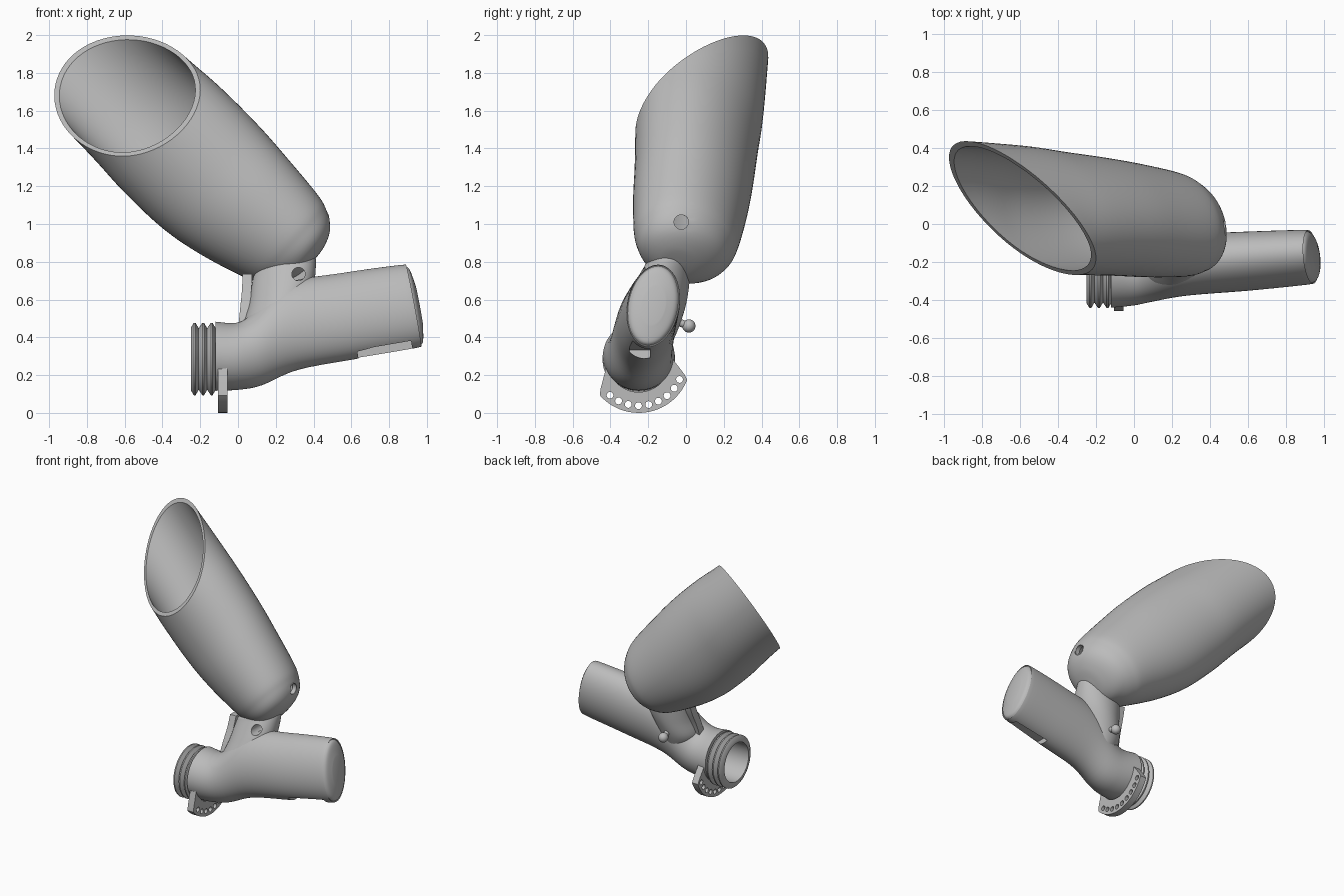
import bpy, bmesh, math
from mathutils import Vector, Matrix

if "Cube" in bpy.data.objects:
    bpy.data.objects.remove(bpy.data.objects["Cube"])

grey = bpy.data.materials.new("plain_grey")
grey.use_nodes = True
COLOR = (0.5, 0.5, 0.5, 1)
grey.diffuse_color = COLOR
grey.node_tree.nodes["Principled BSDF"].inputs["Base Color"].default_value = COLOR

SEG = 64
TURN = [2 * math.pi * i / SEG for i in range(SEG)]
parts, cutters = [], []


def finish(bm, name, group=parts):
    bmesh.ops.recalc_face_normals(bm, faces=bm.faces)
    if bm.calc_volume(signed=True) < 0:
        bmesh.ops.reverse_faces(bm, faces=bm.faces)
    mesh = bpy.data.meshes.new(name)
    bm.to_mesh(mesh)
    bm.free()
    mesh.materials.append(grey)
    obj = bpy.data.objects.new(name, mesh)
    bpy.context.collection.objects.link(obj)
    group.append(obj)
    return obj


def smooth_path(stations, steps=5):
    """Catmull-Rom interpolation through the stations."""
    pts = [Vector(s) for s in stations]
    ext = [pts[0]] + pts + [pts[-1]]
    out = []
    for a, b, c, d in zip(ext, ext[1:], ext[2:], ext[3:]):
        for k in range(steps):
            t = k / steps
            out.append(b + (c - a) * (t / 2) + (a * 2 - b * 5 + c * 4 - d) * (t * t / 2)
                       + (b * 3 - a - c * 3 + d) * (t ** 3 / 2))
    return out + [pts[-1]]


def loft(bm, rings, closed=False):
    loops = [[bm.verts.new(p) for p in ring] for ring in rings]
    pairs = list(zip(loops, loops[1:]))
    if closed:
        pairs.append((loops[-1], loops[0]))
    else:
        bm.faces.new(loops[0][::-1])
        bm.faces.new(loops[-1])
    for lo, hi in pairs:
        for i in range(len(lo)):
            j = (i + 1) % len(lo)
            bm.faces.new((lo[i], lo[j], hi[j], hi[i]))


def turned(bm, profile, y, z):
    """Closed profile of (x, radius) turned around an axis along x."""
    loft(bm, [[(x, y + r * math.cos(t), z + r * math.sin(t)) for t in TURN]
              for x, r in profile], closed=True)


def rod(bm, start, end, radius, sides=32):
    start, end = Vector(start), Vector(end)
    rot = (end - start).to_track_quat("Z", "Y").to_matrix().to_4x4()
    bmesh.ops.create_cone(bm, cap_ends=True, segments=sides, radius1=radius, radius2=radius,
                          depth=(end - start).length,
                          matrix=Matrix.Translation((start + end) / 2) @ rot)


def cut(obj, bm, name):
    tool = finish(bm, name, cutters)
    tool.hide_render = True
    mod = obj.modifiers.new("cut", "BOOLEAN")
    mod.operation, mod.solver, mod.object = "DIFFERENCE", "EXACT", tool


def cut_rods(obj, name, rods):
    bm = bmesh.new()
    for r in rods:
        rod(bm, *r)
    cut(obj, bm, name)


# Cup: stations are distance along axis, centre and half size across, centre and half size in y
CUP = [(.256, .83, .03, -.04, .03), (.264, .835, .11, -.04, .1), (.29, .845, .175, -.03, .17),
       (.33, .85, .22, -.02, .22), (.39, .845, .262, -.01, .252), (.48, .84, .295, 0, .277),
       (.72, .823, .343, .02, .3), (.96, .817, .373, .04, .312), (1.25, .823, .377, .057, .325),
       (1.55, .83, .36, .075, .338), (2.2, .84, .34, .105, .345)]
WALL = .024
RIM_POINT, RIM_NORMAL = Vector((-.6, .09, 1.69)), Vector((-.5, -.7, .51))


def cup_column(t, inset):
    """Line of points from the tail to the slanted rim."""
    line = []
    for s, pc, hp, yc, hy in smooth_path(CUP):
        p = pc + max(hp - inset, .01) * math.cos(t)
        y = yc + max(hy - inset, .01) * math.sin(t - .16)
        s += inset
        line.append(Vector((.68 * p - .73 * s, y, .73 * p + .68 * s)))
    height = [(v - RIM_POINT).dot(RIM_NORMAL) for v in line]
    k = next(i for i, h in enumerate(height) if h > 0)
    end = k - 1 + height[k - 1] / (height[k - 1] - height[k])
    column = []
    for i in range(SEG + 1):
        u = end * i / SEG
        k = int(u)
        column.append(line[k].lerp(line[k + 1], u - k))
    return column


outer, inner = ([list(ring) for ring in zip(*[cup_column(t, inset) for t in TURN])]
                for inset in (0, WALL))
bm = bmesh.new()
loft(bm, outer + inner[::-1])

# Round hole in the tail of the cup, lined by a short sleeve
HOLE_Y, HOLE_Z, HOLE_R = -.025, 1.01, .04


def from_hole(co):
    return Vector((co.y - HOLE_Y, co.z - HOLE_Z))


inside = [f for f in bm.faces if f.calc_center_median().x > .3
          and from_hole(f.calc_center_median()).length < HOLE_R]
bmesh.ops.delete(bm, geom=inside, context="FACES")
for v in bm.verts:
    if v.is_boundary:
        d = from_hole(v.co).normalized() * HOLE_R
        v.co.y, v.co.z = HOLE_Y + d.x, HOLE_Z + d.y
finish(bm, "cup")
bm = bmesh.new()
turned(bm, [(.45, HOLE_R - .002), (.482, HOLE_R - .002), (.482, HOLE_R + .001),
            (.45, HOLE_R + .001)], HOLE_Y, HOLE_Z)
finish(bm, "tail_hole_sleeve")

# Barrel and elbow: centre, half height, half width, lean along x, tilt in y
BODY = [(-.12, -.25, .3, .183, .19, 0, 0), (0, -.25, .3, .177, .178, .05, 0),
        (.1, -.24, .335, .188, .167, .15, .05), (.28, -.215, .455, .225, .157, .18, .15),
        (.6, -.195, .515, .225, .148, .18, .2), (.9, -.175, .563, .218, .137, .19, .2),
        (.925, -.174, .567, .208, .128, .19, .2), (.945, -.173, .569, .185, .108, .19, .2),
        (.96, -.172, .57, .1, .06, .19, .2)]


def body_ring(st):
    x, y, z, hu, hv, lean, tilt = st
    up, side = Vector((-lean, tilt, 1)), Vector((0, 1, -tilt))
    return [Vector((x, y, z)) + up * hu * math.cos(t) + side * hv * math.sin(t) for t in TURN]


bm = bmesh.new()
loft(bm, [body_ring(s) for s in smooth_path(BODY)])
body = finish(bm, "barrel_and_elbow")
SOCKET_Y, SOCKET_Z, BORE = -.25, .285, .145
cut_rods(body, "bore_cutter",
         [((-.3, SOCKET_Y, SOCKET_Z), (.05, SOCKET_Y, SOCKET_Z), BORE, SEG)])

# Shallow slot under the barrel
bm = bmesh.new()
bmesh.ops.create_cube(bm, size=1, matrix=Matrix.Translation((.78, -.245, .318))
                      @ Matrix.Rotation(-.17, 4, "Y") @ Matrix.Diagonal((.29, .11, .08, 1)))
cut(body, bm, "slot_cutter")

# Neck between barrel and cup
NECK = [(.19, -.21, .4, .13, .14), (.195, -.19, .5, .175, .16), (.228, -.145, .62, .18, .15),
        (.245, -.1, .75, .175, .122), (.245, -.095, .775, .165, .112), (.245, -.09, .79, .14, .09)]
bm = bmesh.new()
loft(bm, [[Vector((x, y, z)) + Vector((.96, 0, .28)) * hu * math.cos(t)
           + Vector((0, 1, -.15)) * hv * math.sin(t) for t in TURN]
          for x, y, z, hu, hv in smooth_path(NECK)])
neck = finish(bm, "neck")
cut_rods(neck, "pin_hole_cutter", [((.32, -.4, .735), (.32, -.1, .735), .035)])

# Threaded socket
profile = [(-.115, BORE)]
for k in range(3):
    x = -.118 - k * .045
    profile += [(x, .163), (x - .017, .192), (x - .026, .192)]
profile += [(-.25, .165), (-.25, BORE)]
bm = bmesh.new()
turned(bm, profile, SOCKET_Y, SOCKET_Z)
finish(bm, "threaded_socket")

# Fan plate with a row of holes
HUB_Y, HUB_Z = -.25, .275


def polar(x, r, deg):
    a = math.radians(deg)
    return (x, HUB_Y + r * math.cos(a), HUB_Z + r * math.sin(a))


N = 24
outline = [(.275 - .025 * (i in (0, N)), -144 + 128 * i / N) for i in range(N + 1)]
outline += [(.165, 12 - 190 * i / N) for i in range(N + 1)]
bm = bmesh.new()
loft(bm, [[polar(x, r, d) for r, d in outline] for x in (-.105, -.055)])
plate = finish(bm, "fan_plate")
cut_rods(plate, "plate_hole_cutter",
         [(polar(-.2, .237, -130 + 13.2 * i), polar(.1, .237, -130 + 13.2 * i), .018)
          for i in range(9)])

# Ball knob on a short stem behind the neck
bm = bmesh.new()
rod(bm, (.19, -.12, .51), (.18, .01, .462), .02)
bmesh.ops.create_uvsphere(bm, u_segments=24, v_segments=16, radius=.035,
                          matrix=Matrix.Translation((.18, .015, .46)))
finish(bm, "ball_knob")

# Rib bridging elbow and cup beside the neck
bm = bmesh.new()
loft(bm, [[(x + dx, y + dy, z) for dx, dy in ((-.02, -.03), (.03, -.03), (.03, .03), (-.02, .03))]
          for x, y, z in smooth_path([(.02, -.2, .44), (.03, -.17, .54), (.04, -.13, .64),
                                      (.045, -.1, .735)])])
finish(bm, "side_rib")

# Apply cuts, drop the cutters and smooth everything
for obj in parts:
    bpy.ops.object.select_all(action="DESELECT")
    obj.select_set(True)
    bpy.context.view_layer.objects.active = obj
    bpy.ops.object.convert(target="MESH")
    bpy.ops.object.shade_smooth_by_angle(angle=math.radians(35))
for tool in cutters:
    bpy.data.objects.remove(tool)
